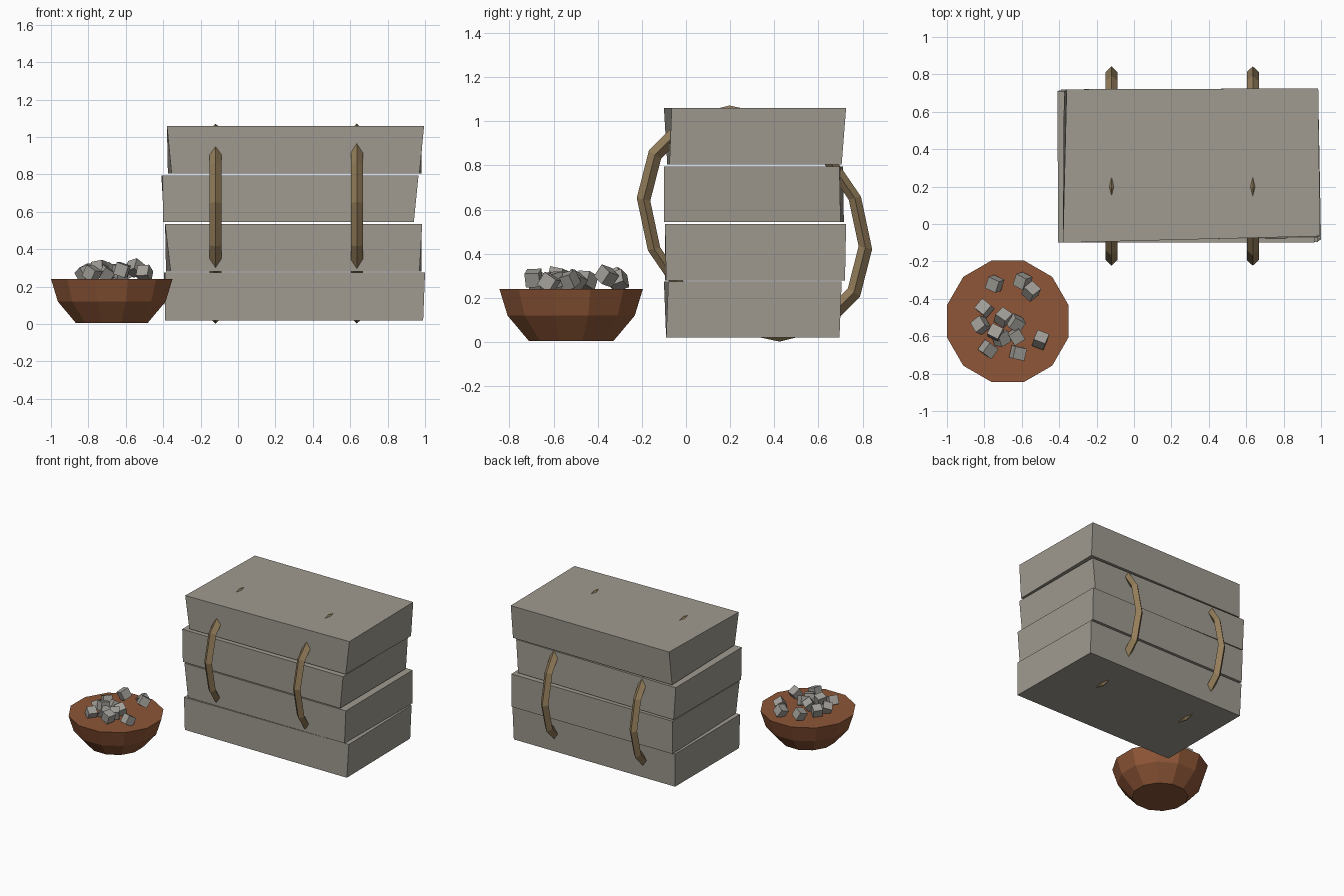
import bpy
import bmesh
import math
import random
from mathutils import Euler, Vector

if "Cube" in bpy.data.objects:
    bpy.data.objects.remove(bpy.data.objects["Cube"], do_unlink=True)


def make_material(name, rgb):
    mat = bpy.data.materials.new(name)
    mat.use_nodes = True
    color = (*rgb, 1)
    mat.diffuse_color = color
    for node in mat.node_tree.nodes:
        if node.type == "BSDF_PRINCIPLED":
            node.inputs["Base Color"].default_value = color
    return mat


def finish(name, bm, mat):
    """Turn a bmesh into a flat shaded object."""
    bmesh.ops.recalc_face_normals(bm, faces=bm.faces)
    mesh = bpy.data.meshes.new(name)
    bm.to_mesh(mesh)
    bm.free()
    mesh.materials.append(mat)
    obj = bpy.data.objects.new(name, mesh)
    bpy.context.collection.objects.link(obj)
    return obj


def bridge(bm, ring_a, ring_b):
    """Join two closed rings of vertices with quads."""
    count = len(ring_a)
    for i in range(count):
        j = (i + 1) % count
        bm.faces.new((ring_a[i], ring_a[j], ring_b[j], ring_b[i]))


slab_grey = make_material("warm stone grey", (0.35, 0.325, 0.28))
stone_grey = make_material("pale stone grey", (0.36, 0.345, 0.315))
clay_brown = make_material("clay brown", (0.27, 0.093, 0.038))
rope_tan = make_material("rope tan", (0.30, 0.21, 0.105))


# Stacked slabs: corners run front left, front right, back right, back left
def slab(name, low, high, bottom, top):
    bm = bmesh.new()
    rings = [[bm.verts.new((x, y, z)) for x, y in corners]
             for z, corners in ((low, bottom), (high, top))]
    bridge(bm, *rings)
    for ring in rings:
        bm.faces.new(ring)
    finish(name, bm, slab_grey)


slab("bottom_slab", 0.02, 0.275,
     [(-0.39, -0.09), (0.99, -0.09), (0.98, 0.695), (-0.39, 0.69)],
     [(-0.39, -0.10), (1.0, -0.08), (0.985, 0.705), (-0.395, 0.70)])
slab("lower_slab", 0.28, 0.535,
     [(-0.36, -0.095), (0.97, -0.09), (0.98, 0.72), (-0.385, 0.715)],
     [(-0.39, -0.095), (0.985, -0.095), (0.98, 0.725), (-0.39, 0.72)])
slab("upper_slab", 0.545, 0.795,
     [(-0.40, -0.10), (0.94, -0.10), (0.94, 0.70), (-0.395, 0.715)],
     [(-0.405, -0.10), (0.965, -0.10), (0.96, 0.695), (-0.41, 0.71)])
slab("top_slab", 0.805, 1.06,
     [(-0.355, -0.085), (0.97, -0.075), (0.98, 0.705), (-0.375, 0.705)],
     [(-0.38, -0.10), (0.995, -0.065), (0.985, 0.725), (-0.36, 0.72)])


# Rope loops: slanted rings with a diamond section
def rope(name, x, sides=14, half=0.032):
    centre = Vector((x, 0.31, 0.537))
    front = Vector((0, -0.533, 0.116))
    up = Vector((0, 0.005, 0.522))
    side = Vector((half, 0, 0))
    bm = bmesh.new()
    rings = []
    for i in range(sides):
        angle = math.tau * i / sides
        outer = front * math.cos(angle) + up * math.sin(angle)
        inner = outer * 0.885
        middle = (outer + inner) / 2
        rings.append([bm.verts.new(centre + p) for p in
                      (outer, middle + side, inner, middle - side)])
    for i in range(sides):
        bridge(bm, rings[i], rings[(i + 1) % sides])
    finish(name, bm, rope_tan)


rope("right_rope", -0.12)
rope("left_rope", 0.635)

# Faceted bowl, filled to the rim
BOWL_X, BOWL_Y, BOWL_SIDES = -0.675, -0.52, 12
bm = bmesh.new()
rings = []
for radius, z in ((0.198, 0.005), (0.298, 0.12), (0.336, 0.24)):
    ring = []
    for i in range(BOWL_SIDES):
        angle = math.tau * (i + 0.5) / BOWL_SIDES
        ring.append(bm.verts.new((BOWL_X + radius * math.cos(angle),
                                  BOWL_Y + radius * math.sin(angle), z)))
    rings.append(ring)
for lower, upper in zip(rings, rings[1:]):
    bridge(bm, lower, upper)
bm.faces.new(rings[0])
bm.faces.new(rings[-1])
finish("bowl", bm, clay_brown)

# Small stone cubes scattered on the bowl
random.seed(4)
places = [(-0.745, -0.32, 0.29), (-0.595, -0.305, 0.28), (-0.55, -0.36, 0.30),
          (-0.80, -0.45, 0.28), (-0.82, -0.54, 0.27), (-0.70, -0.50, 0.28),
          (-0.63, -0.53, 0.28), (-0.74, -0.58, 0.30), (-0.71, -0.61, 0.27),
          (-0.63, -0.60, 0.28), (-0.62, -0.69, 0.29), (-0.78, -0.67, 0.27),
          (-0.50, -0.62, 0.27)]
for number, place in enumerate(places, 1):
    turn = Euler((random.uniform(-0.7, 0.7), random.uniform(-0.4, 0.4),
                  random.uniform(0, math.pi)))
    bm = bmesh.new()
    bmesh.ops.create_cube(bm, size=0.066)
    stone = finish(f"small_stone_{number}", bm, stone_grey)
    stone.location = place
    stone.rotation_euler = turn
